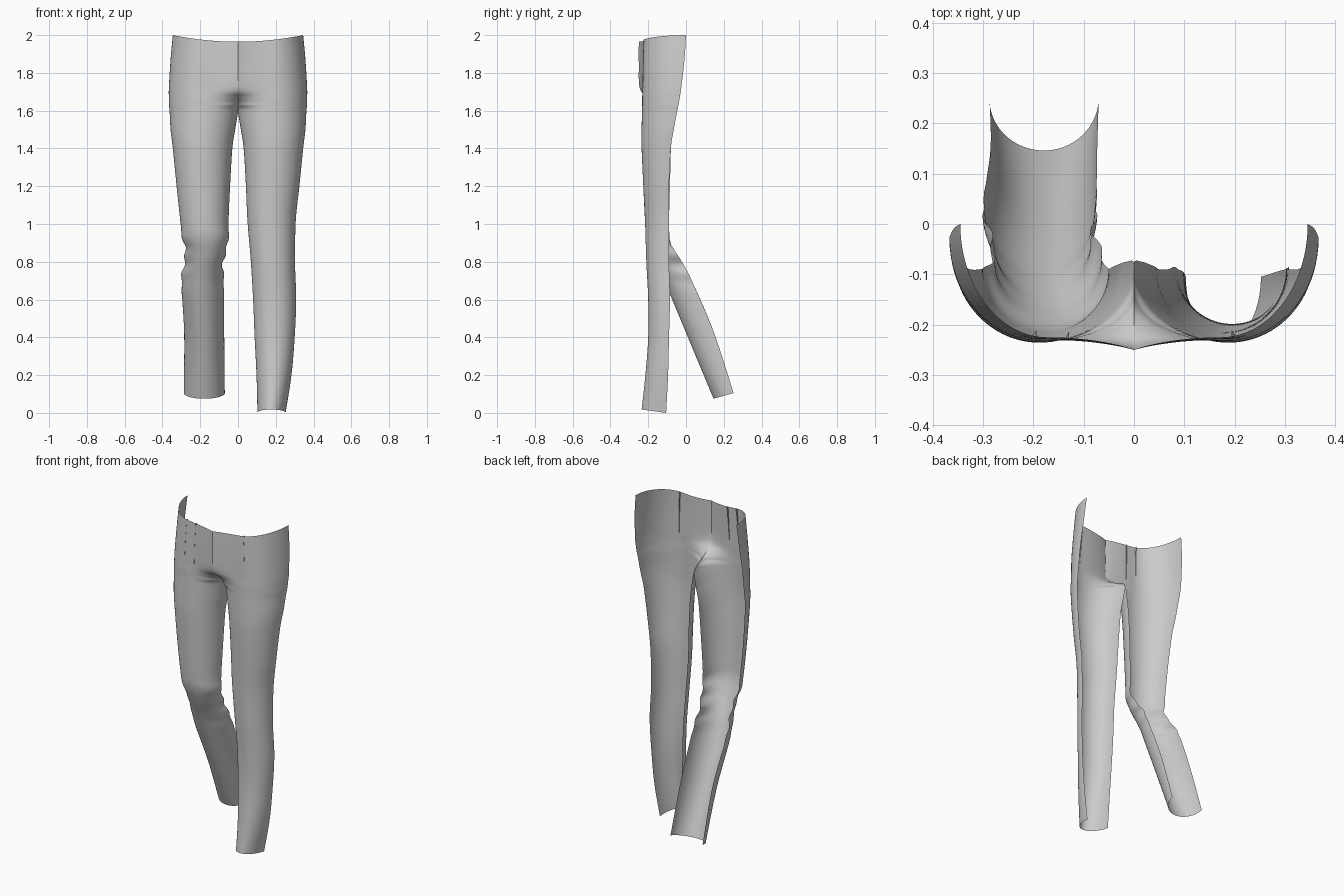
import bpy, bmesh, math

if "Cube" in bpy.data.objects:
    bpy.data.objects.remove(bpy.data.objects["Cube"])

# Rows: inner x, inner y, outer x, outer y, front y, front z, edge z
HIP = [
    (0, -.25, .345, 0, -.225, 1.965, 1.965),
    (0, -.25, .357, -.008, -.228, 1.85, 1.85),
    (0, -.245, .366, -.025, -.23, 1.72, 1.72),
    (0, -.20, .366, -.033, -.232, 1.67, 1.67),
    (0, -.13, .365, -.04, -.232, 1.63, 1.63),
    (0, -.078, .362, -.047, -.233, 1.595, 1.595),
    (.015, -.075, .357, -.065, -.235, 1.5, 1.5),
    (.03, -.08, .345, -.08, -.235, 1.4, 1.4),
    (.042, -.085, .325, -.09, -.226, 1.2, 1.2),
    (.05, -.09, .306, -.09, -.217, 1.02, 1.02),
]
STRAIGHT = [
    (.068, -.09, .302, -.09, -.21, .8, .8),
    (.08, -.085, .308, -.085, -.2, .6, .6),
    (.088, -.09, .3, -.09, -.2, .4, .4),
    (.098, -.095, .283, -.095, -.215, .2, .2),
    (.103, -.105, .252, -.105, -.235, .018, 0),
]
BENT = [
    (.05, -.09, .295, -.085, -.207, .93, .92),
    (.065, -.06, .277, -.065, -.175, .84, .86),
    (.08, -.01, .288, -.015, -.122, .72, .78),
    (.075, .04, .299, .04, -.073, .6, .68),
    (.073, .15, .285, .15, .031, .35, .42),
    (.07, .252, .287, .248, .146, .075, .105),
]
STEPS, COLS = 8, 40


def smooth_rows(rows):
    """Catmull-Rom interpolation down the leg."""
    out = []
    for i in range(len(rows) - 1):
        a, b = rows[max(i - 1, 0)], rows[i]
        c, d = rows[i + 1], rows[min(i + 2, len(rows) - 1)]
        for s in range(STEPS):
            t = s / STEPS
            out.append([.5 * (2 * q + (r - p) * t + (2 * p - 5 * q + 4 * r - w) * t * t
                              + (3 * q - p - 3 * r + w) * t ** 3)
                        for p, q, r, w in zip(a, b, c, d)])
    out.append(list(rows[-1]))
    return out


def section_point(row, u):
    """Point on the open half-round section, u from inner to outer edge."""
    xi, yi, xo, yo, yf, zf, ze = row
    xi = max(xi, 0)
    x = (xi + xo) / 2 - (xo - xi) / 2 * math.cos(math.pi * u)
    s = math.sin(math.pi * u)
    if u < .5:
        p = 1 + max(0, 1 - abs(yi - yf) / .1)
        y = yi + (yf - yi) * s ** p
    else:
        y = yo + (yf - yo) * s
    z = ze + (zf - ze) * s
    z += .035 * (x / .345) ** 2 * max(0, (z - 1.7) / .265)   # waist rises at sides
    return x, y, z


def add_leg(bm, rows, side, folds):
    grid = []
    for row in smooth_rows(rows):
        line = []
        for j in range(COLS + 1):
            u = j / COLS
            x, y, z = section_point(row, u)
            # knee creases, strongest towards the open edges
            k = folds * math.exp(-((z - .8) / .12) ** 2) * (1 - math.sin(math.pi * u))
            x += k * math.sin(z * 62) * (1 if u > .5 else -1)
            line.append(bm.verts.new((side * x, y, z)))
        grid.append(line)
    for a, b in zip(grid, grid[1:]):
        for j in range(COLS):
            f = [a[j], b[j], b[j + 1], a[j + 1]]
            bm.faces.new(f if side > 0 else f[::-1])


def finish(bm, name):
    me = bpy.data.meshes.new(name)
    bm.to_mesh(me)
    bm.free()
    for p in me.polygons:
        p.use_smooth = True
    ob = bpy.data.objects.new(name, me)
    bpy.context.collection.objects.link(ob)
    return ob


# Trouser front: straight leg and bent leg welded along the centre seam
bm = bmesh.new()
add_leg(bm, HIP + STRAIGHT, 1, 0)
add_leg(bm, HIP + BENT, -1, .007)
bmesh.ops.remove_doubles(bm, verts=bm.verts[:], dist=.0005)
finish(bm, "trouser_front")

# Waist darts: narrow tapered folds tucked behind the cloth
hip_rows = smooth_rows(HIP)[:2 * STEPS + 1]
bm = bmesh.new()
for side, u in ((-1, .54), (-1, .42), (1, .54)):
    pairs = []
    for i, row in enumerate(hip_rows):
        x, y, z = section_point(row, u)
        depth = .012 * (1 - i / len(hip_rows))
        pairs.append([bm.verts.new((side * x, y + d, z)) for d in (-.001, depth)])
    for a, b in zip(pairs, pairs[1:]):
        bm.faces.new((a[0], a[1], b[1], b[0]))
finish(bm, "waist_darts")
